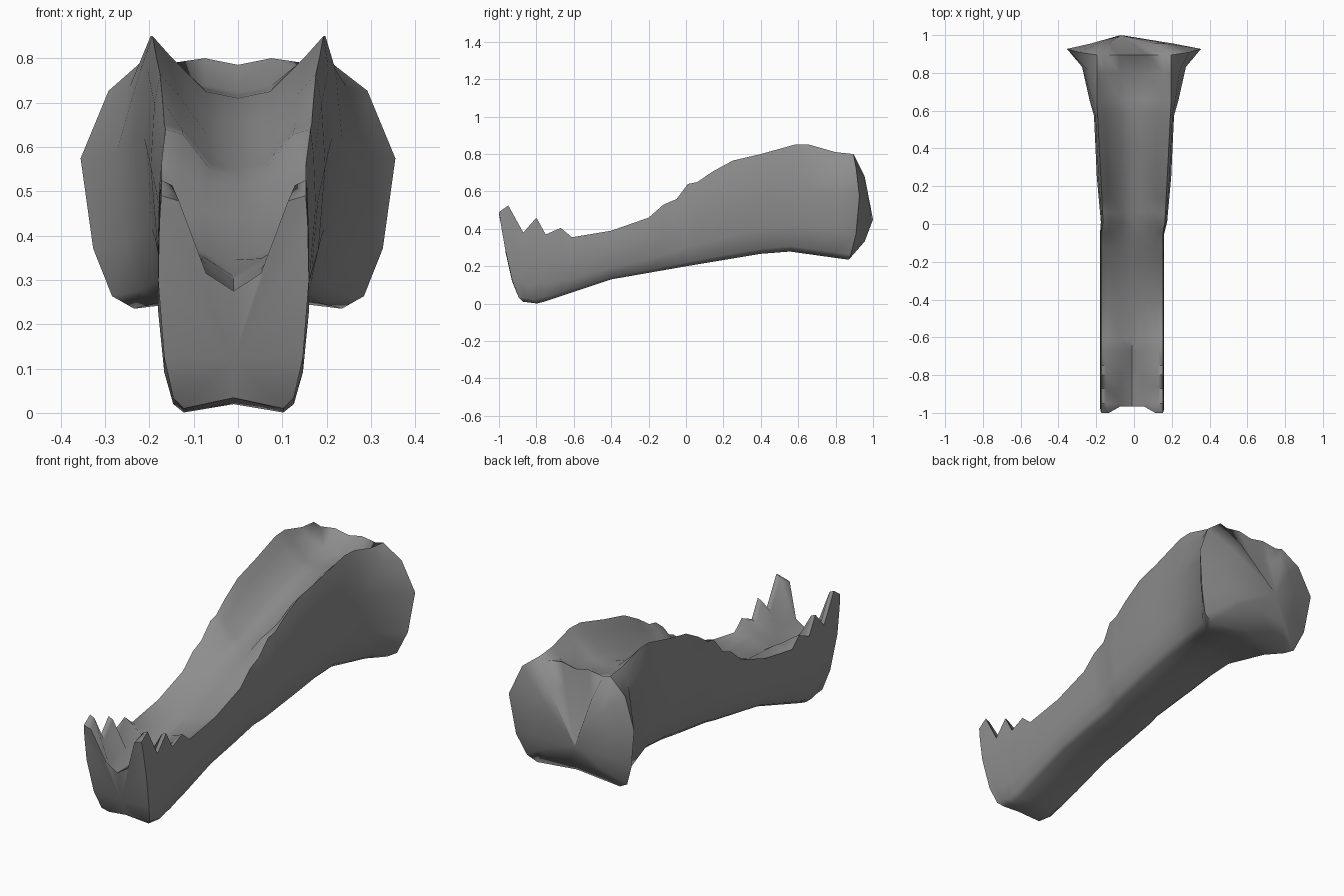
import bpy, bmesh, math

if "Cube" in bpy.data.objects:
    bpy.data.objects.remove(bpy.data.objects["Cube"])

# Side-view curves as (y, value) pairs, read by linear interpolation
RIM = [(-1, .49), (-.95, .525), (-.87, .38), (-.8, .46), (-.75, .37),
       (-.67, .405), (-.61, .355), (-.4, .39), (-.2, .46), (-.12, .53),
       (-.05, .56), (.01, .64), (.06, .65), (.14, .705), (.25, .765),
       (.4, .8), (.58, .85), (.66, .85), (.8, .81), (.895, .8)]
BASE = [(-.87, .01), (-.79, 0), (-.4, .13), (0, .2), (.51, .285), (.87, .235)]
FLOOR = [(-.8, .275), (-.4, .345), (0, .53), (.58, .71), (.83, .725), (.895, .785)]
WIDTH = [(-1, .17), (-.05, .17), (.25, .197), (.58, .212), (.8, .275), (.895, .355)]
RIM_WIDTH = [(0, .163), (.66, .197)]


def curve(pts, y):
    if y <= pts[0][0]:
        return pts[0][1]
    for (a, u), (b, v) in zip(pts, pts[1:]):
        if y <= b:
            return u + (v - u) * (y - a) / (b - a)
    return pts[-1][1]


def section(y, rim):
    """Closed ring: base centre, right wall, channel, then the mirrored left."""
    yb = y + .13 * max(0, (-.7 - y) / .3)      # chin leans forward
    if y > .5:
        yb = y - .025
    zb, floor, w, wr = (curve(c, q) for c, q in
                        ((BASE, yb), (FLOOR, y), (WIDTH, y), (RIM_WIDTH, y)))
    h = rim - zb
    wall = [(0, .05), (.66 * w, 0), (.8 * w, .05), (.92 * w, .24), (w, .6),
            (.6 * w + .4 * wr, .87), (wr, 1)]
    bulge = .04 if y > .78 else 0
    half = [(x, yb + (y - yb) * t ** .55 + bulge * math.sin(math.pi * t), zb + t * h)
            for x, t in wall]
    first = y < -.97
    notch = .035 if first else 0
    thick = .025 if y < -.6 and not first else .04
    drop = .045 if .1 < y < .85 else .012
    half += [(wr - thick, y, rim - drop),
             (.38 * wr, y + notch, floor + (.04 if y < -.5 else .015)),
             (0, y + notch, floor)]
    shift = -.01 if y < 0 else 0
    loop = half + [(-x, v, z) for x, v, z in reversed(half[1:-1])]
    return [bm.verts.new((x + shift, v, z)) for x, v, z in loop]


def bridge(a, b):
    for i in range(len(a)):
        j = (i + 1) % len(a)
        bm.faces.new((a[i], a[j], b[j], b[i]))


def fan(ring, tip):
    v = bm.verts.new(tip)
    for i in range(len(ring)):
        bm.faces.new((ring[i], ring[(i + 1) % len(ring)], v))


# Jaw body with channel; teeth are the peaks of the rim curve
bm = bmesh.new()
rings = [section(y, z) for y, z in RIM]
for a, b in zip(rings, rings[1:]):
    bridge(a, b)

# Chin front
fan(rings[0], (-.01, -.93, .12))

# Knobbed hinge end, hollowed below its upper edge
inner = []
for v in rings[-1]:
    x, z = v.co.x * .62 - .01, .49 + (v.co.z - .49) * .62
    hollow = abs(x) < .11 and z > .5
    inner.append(bm.verts.new((x, .92 if hollow else .955, z)))
bridge(rings[-1], inner)
fan(inner, (-.07, 1, .45))

bmesh.ops.recalc_face_normals(bm, faces=bm.faces)
mesh = bpy.data.meshes.new("lower_jaw")
bm.to_mesh(mesh)
bm.free()
jaw = bpy.data.objects.new("lower_jaw", mesh)
bpy.context.collection.objects.link(jaw)

# Dark grey bone
grey = bpy.data.materials.new("dark_grey")
grey.diffuse_color = (.27, .27, .27, 1)
grey.use_nodes = True
grey.node_tree.nodes["Principled BSDF"].inputs["Base Color"].default_value = grey.diffuse_color
mesh.materials.append(grey)

bpy.context.view_layer.objects.active = jaw
jaw.select_set(True)
bpy.ops.object.shade_smooth_by_angle(angle=math.radians(60))
